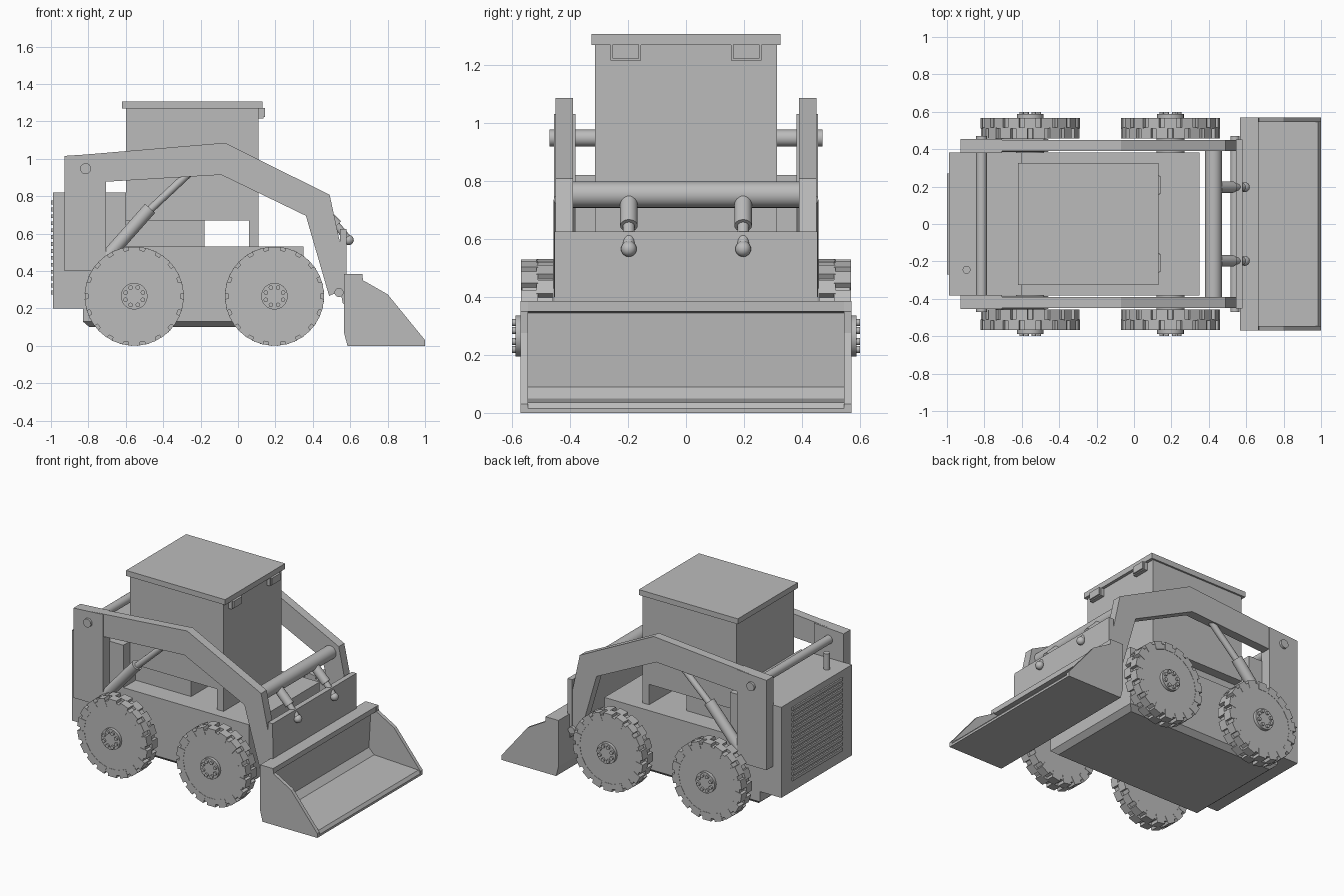
import bpy, bmesh, math
from mathutils import Vector, Matrix

if "Cube" in bpy.data.objects:
    bpy.data.objects.remove(bpy.data.objects["Cube"])

grey = bpy.data.materials.new("machine_grey")
grey.diffuse_color = (0.5, 0.5, 0.5, 1)
grey.use_nodes = True
grey.node_tree.nodes["Principled BSDF"].inputs["Base Color"].default_value = grey.diffuse_color


def finish(name, bm, smooth=False):
    bmesh.ops.recalc_face_normals(bm, faces=bm.faces)
    me = bpy.data.meshes.new(name)
    bm.to_mesh(me)
    bm.free()
    ob = bpy.data.objects.new(name, me)
    bpy.context.collection.objects.link(ob)
    me.materials.append(grey)
    if smooth:
        bpy.ops.object.select_all(action='DESELECT')
        ob.select_set(True)
        bpy.context.view_layer.objects.active = ob
        bpy.ops.object.shade_smooth_by_angle(angle=math.radians(35))
    return ob


def add_box(bm, x, y, z, rot=Matrix()):
    c = Vector(((x[0] + x[1]) / 2, (y[0] + y[1]) / 2, (z[0] + z[1]) / 2))
    s = (x[1] - x[0], y[1] - y[0], z[1] - z[0], 1)
    bmesh.ops.create_cube(bm, size=1, matrix=rot @ Matrix.Translation(c) @ Matrix.Diagonal(s))


def box(name, x, y, z):
    bm = bmesh.new()
    add_box(bm, x, y, z)
    return finish(name, bm)


def add_rod(bm, a, b, r, n=24):
    a, b = Vector(a), Vector(b)
    d = b - a
    m = Matrix.Translation((a + b) / 2) @ d.to_track_quat('Z', 'Y').to_matrix().to_4x4()
    bmesh.ops.create_cone(bm, cap_ends=True, segments=n, radius1=r, radius2=r, depth=d.length, matrix=m)


def rod(name, a, b, r, n=24):
    bm = bmesh.new()
    add_rod(bm, a, b, r, n)
    return finish(name, bm, True)


def plate(name, pts, y0, y1):
    """Side profile in x and z, extruded across y."""
    bm = bmesh.new()
    f = bm.faces.new([bm.verts.new((x, y0, z)) for x, z in pts])
    g = bmesh.ops.extrude_face_region(bm, geom=[f])
    bmesh.ops.translate(bm, vec=(0, y1 - y0, 0), verts=[v for v in g['geom'] if isinstance(v, bmesh.types.BMVert)])
    return finish(name, bm)


# Chassis with a chamfered belly
bm = bmesh.new()
add_box(bm, (-0.83, 0.35), (-0.383, 0.383), (0.13, 0.53))
bottom = [f for f in bm.faces if f.calc_center_median().z < 0.14]
g = bmesh.ops.extrude_face_region(bm, geom=bottom)
for v in [v for v in g['geom'] if isinstance(v, bmesh.types.BMVert)]:
    v.co.z = 0.10
    v.co.x -= math.copysign(0.035, v.co.x)
    v.co.y -= math.copysign(0.035, v.co.y)
bmesh.ops.delete(bm, geom=bottom, context='FACES_ONLY')
finish("chassis", bm)

# Engine compartment, louvres and exhaust
box("engine_housing", (-0.99, -0.60), (-0.383, 0.383), (0.20, 0.82))
bm = bmesh.new()
for i in range(14):
    z = 0.275 + i * 0.037
    add_box(bm, (-1.0, -0.985), (-0.27, 0.27), (z, z + 0.02))
finish("rear_louvres", bm)
rod("exhaust_pipe", (-0.895, -0.245, 0.80), (-0.895, -0.245, 0.93), 0.021)

# Cab, open gap below the side panels, roof and lamps
box("cab", (-0.60, 0.11), (-0.313, 0.313), (0.67, 1.27))
box("cab_front_panel", (0.06, 0.11), (-0.313, 0.313), (0.52, 0.68))
box("cab_rear_base", (-0.61, -0.31), (-0.25, 0.25), (0.52, 0.68))
box("seat_base", (-0.31, -0.18), (-0.25, 0.25), (0.52, 0.68))
box("roof", (-0.62, 0.13), (-0.325, 0.325), (1.268, 1.305))

# Loader frame cross members
rod("rear_pivot_bar", (-0.815, -0.47, 0.947), (-0.815, 0.47, 0.947), 0.029)
rod("arm_crossbar", (0.425, -0.40, 0.752), (0.425, 0.40, 0.752), 0.045, 32)
rod("bucket_hinge_pin", (0.54, -0.47, 0.285), (0.54, 0.47, 0.285), 0.024)

ARM = [(-0.82, 1.022), (-0.07, 1.085), (0.49, 0.807), (0.55, 0.53), (0.565, 0.30),
       (0.487, 0.267), (0.363, 0.695), (-0.09, 0.914), (-0.705, 0.877), (-0.82, 0.87)]
TOWER = [(-0.928, 1.015), (-0.82, 1.022), (-0.705, 1.03), (-0.705, 0.46), (-0.76, 0.40), (-0.928, 0.40)]
BUCKET_SIDE = [(0.567, 0.385), (0.665, 0.385), (0.668, 0.35), (0.80, 0.275), (1.0, 0.03),
               (1.0, 0), (0.585, 0), (0.567, 0.07)]
BUCKET_SHELL = [(0.567, 0.385), (0.665, 0.385), (0.665, 0.35), (0.625, 0.345), (0.61, 0.09),
                (0.65, 0.05), (0.985, 0.035), (1.0, 0.015), (1.0, 0), (0.585, 0), (0.567, 0.07)]

for s, side in ((-1, "right"), (1, "left")):
    # Tower, lift arm and bucket side
    plate("tower_" + side, TOWER, s * 0.38, s * 0.455)
    plate("lift_arm_" + side, ARM, s * 0.39, s * 0.45)
    plate("bucket_side_" + side, BUCKET_SIDE, s * 0.545, s * 0.57)
    # Lift cylinder
    y = s * 0.42
    rod("lift_cylinder_" + side, (-0.74, y, 0.43), (-0.47, y, 0.735), 0.036)
    rod("lift_piston_" + side, (-0.50, y, 0.70), (-0.265, y, 0.92), 0.021)
    # Tilt cylinder with ball end
    y = s * 0.197
    rod("tilt_cylinder_" + side, (0.43, y, 0.745), (0.53, y, 0.645), 0.03)
    rod("tilt_piston_" + side, (0.51, y, 0.665), (0.593, y, 0.565), 0.02)
    bm = bmesh.new()
    bmesh.ops.create_uvsphere(bm, u_segments=20, v_segments=12, radius=0.027,
                              matrix=Matrix.Translation((0.592, y, 0.565)))
    finish("tilt_ball_" + side, bm, True)
    # Roof lamp: body with a thin raised frame
    y0, y1 = sorted((s * 0.155, s * 0.26))
    box("lamp_" + side, (0.10, 0.145), (y0 + 0.007, y1 - 0.007), (1.222, 1.27))
    box("lamp_frame_" + side, (0.10, 0.135), (y0, y1), (1.215, 1.27))

# Bucket and coupler
plate("bucket_shell", BUCKET_SHELL, -0.55, 0.55)
plate("coupler_plate", [(0.545, 0.625), (0.58, 0.625), (0.582, 0.20), (0.56, 0.23), (0.545, 0.30)], -0.453, 0.453)


def wheel(name, cx, s):
    cz, n = 0.265, 18
    bm = bmesh.new()
    add_rod(bm, (cx, s * 0.458, cz), (cx, s * 0.566, cz), 0.247, 54)
    # Two staggered rows of tread blocks
    for i in range(n):
        for row, (a, b) in enumerate(((0.51, 0.568), (0.456, 0.515))):
            ang = 2 * math.pi * (i + 0.5 * row) / n
            rot = Matrix.Translation((cx, 0, cz)) @ Matrix.Rotation(ang, 4, 'Y')
            add_box(bm, (-0.031, 0.031), sorted((s * a, s * b)), (0.21, 0.264), rot)
    finish(name + "_tyre", bm, True)
    # Hub with a ring of bolts, and axle
    bm = bmesh.new()
    add_rod(bm, (cx, s * 0.55, cz), (cx, s * 0.587, cz), 0.071, 32)
    for i in range(8):
        a = math.pi * (i + 0.5) / 4
        x, z = cx + 0.05 * math.cos(a), cz + 0.05 * math.sin(a)
        add_rod(bm, (x, s * 0.58, z), (x, s * 0.599, z), 0.012, 12)
    finish(name + "_hub", bm, True)
    rod(name + "_axle", (cx, s * 0.36, cz), (cx, s * 0.47, cz), 0.075, 32)


for s, side in ((-1, "right"), (1, "left")):
    wheel("rear_wheel_" + side, -0.555, s)
    wheel("front_wheel_" + side, 0.195, s)
